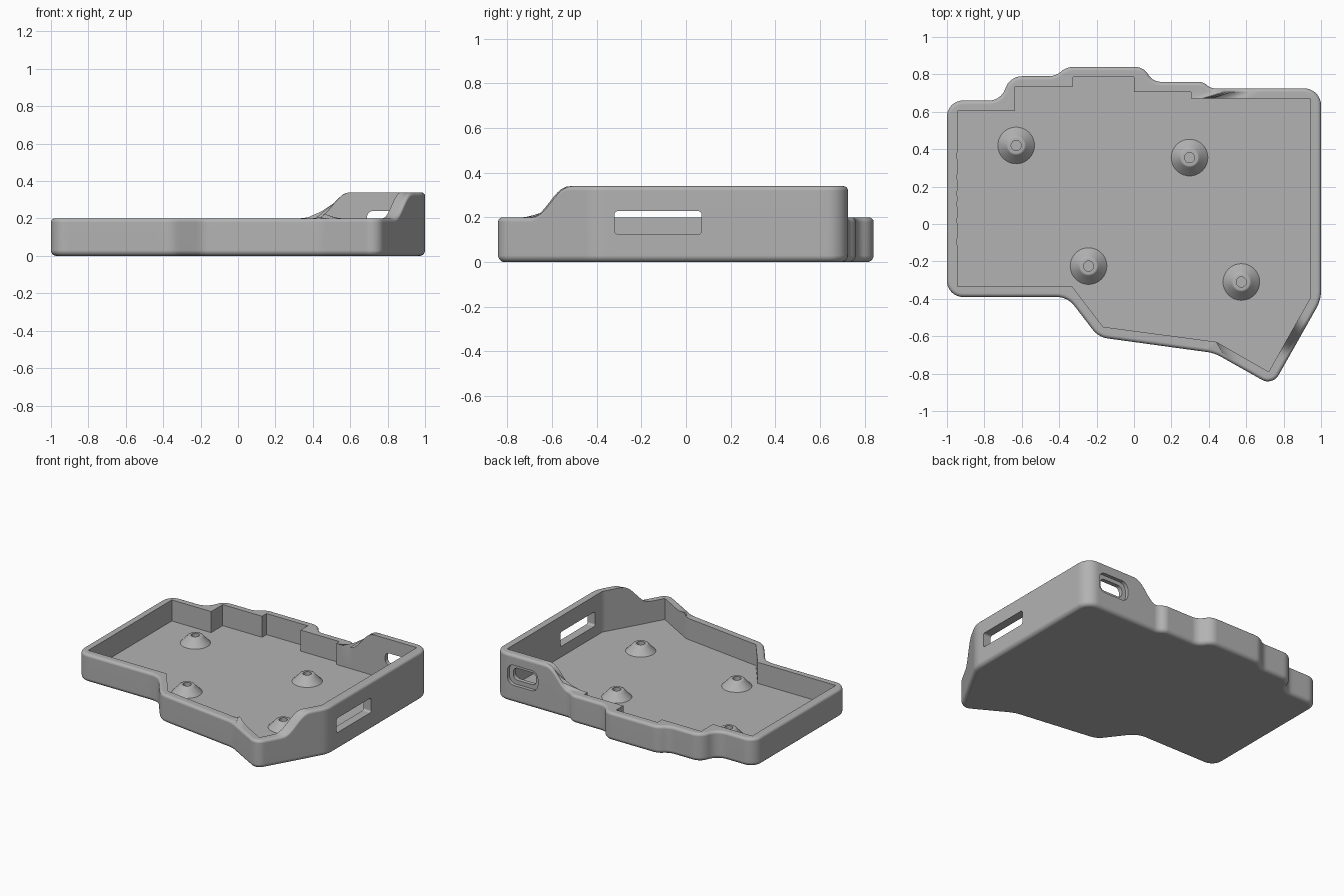
import bpy, bmesh, math
from mathutils import Vector

if "Cube" in bpy.data.objects:
    bpy.data.objects.remove(bpy.data.objects["Cube"])

# One grey for the whole case
grey = bpy.data.materials.new("matte_grey")
grey.use_nodes = True
COLOUR = (0.45, 0.45, 0.45, 1)
grey.diffuse_color = COLOUR
grey.node_tree.nodes["Principled BSDF"].inputs["Base Color"].default_value = COLOUR

FLOOR = 0.05
LOW, HIGH = 0.2, 0.34

# Outline corners, clockwise: outer x, outer y, rounding, inner x, inner y
CORNERS = [
    (-1, .66, .085, -.945, .605), (-.71, .66, .066, -.635, .605),
    (-.665, .79, .066, -.635, .735), (-.42, .79, .036, -.325, .735),
    (-.36, .84, .036, -.325, .785), (.05, .84, .045, 0, .785),
    (.1, .76, .045, 0, .705), (.37, .76, .025, .305, .705),
    (.41, .725, .025, .305, .67), (1, .725, .09, .94, .67),
    (1, -.406, .05, .94, -.4), (.741, -.865, .065, .72, -.79),
    (.43, -.69, .04, .44, -.63), (-.19, -.605, .05, -.165, -.55),
    (-.355, -.39, .06, -.33, -.335), (-1, -.39, .085, -.945, -.335),
]


def ease(v, a, b):
    t = min(max((v - a) / (b - a), 0), 1)
    return t * t * t * (t * (6 * t - 15) + 10)


def rim(p):
    """Rim height: raised around the back corner on the left side."""
    return LOW + (HIGH - LOW) * min(ease(p.x, .4, .61), ease(p.y, -.71, -.51))


def outline():
    """Matched point lists for the rounded outside and the sharp inside."""
    outer, inner = [], []
    n = len(CORNERS)
    pts = [Vector(c[:2]) for c in CORNERS]
    ins = [Vector(c[3:]) for c in CORNERS]
    for i, p in enumerate(pts):
        q = pts[(i + 1) % n]
        to_prev = (pts[i - 1] - p).normalized()
        to_next = (q - p).normalized()
        a, b = p + to_prev * CORNERS[i][2], p + to_next * CORNERS[i][2]
        w = math.sin(to_prev.angle(to_next) / 2)
        for k in range(9):  # circular arc as a rational curve
            t = k / 8
            c0, c1, c2 = (1 - t) ** 2, 2 * t * (1 - t) * w, t * t
            outer.append((a * c0 + p * c1 + b * c2) / (c0 + c1 + c2))
            inner.append(ins[i].copy())
        end = q - to_next * CORNERS[(i + 1) % n][2]
        steps = max(1, int((end - b).length / 0.02))
        for k in range(1, steps):
            outer.append(b.lerp(end, k / steps))
            inner.append(ins[i].lerp(ins[(i + 1) % n], k / steps))
    return outer, inner


def finish(bm, name):
    bmesh.ops.remove_doubles(bm, verts=bm.verts, dist=1e-4)
    bmesh.ops.recalc_face_normals(bm, faces=bm.faces)
    mesh = bpy.data.meshes.new(name)
    bm.to_mesh(mesh)
    bm.free()
    mesh.materials.append(grey)
    ob = bpy.data.objects.new(name, mesh)
    bpy.context.collection.objects.link(ob)
    return ob


def activate(ob):
    bpy.ops.object.select_all(action='DESELECT')
    ob.select_set(True)
    bpy.context.view_layer.objects.active = ob


def smooth(ob):
    activate(ob)
    bpy.ops.object.shade_smooth_by_angle(angle=math.radians(35))
    mod = ob.modifiers.new("flat_face_shading", 'WEIGHTED_NORMAL')
    mod.keep_sharp = True


def loft(bm, rings):
    for r, s in zip(rings, rings[1:]):
        for i in range(len(r)):
            bm.faces.new((r[i - 1], r[i], s[i], s[i - 1]))


# Tray: rounded outer shell, rim and sharp inner cavity in one loft
def build_tray():
    outer, inner = outline()
    n = len(outer)
    inward = []
    for i in range(n):
        d = (outer[(i + 1) % n] - outer[i - 1]).normalized()
        inward.append(Vector((d.y, -d.x)))
    bm = bmesh.new()
    rings = []

    def ring(inset, height):
        rings.append([bm.verts.new((*(p + m * inset), height(p)))
                      for p, m in zip(outer, inward)])

    arc = [k * math.pi / 10 for k in range(6)]
    r, s = 0.03, 0.02
    for a in arc:
        ring(r * (1 - math.sin(a)), lambda p: r * (1 - math.cos(a)))
    for a in arc:
        ring(s * (1 - math.cos(a)), lambda p: rim(p) - s * (1 - math.sin(a)))
    for height in (rim, lambda p: FLOOR):
        rings.append([bm.verts.new((*p, height(p))) for p in inner])
    loft(bm, rings)
    bm.faces.new(rings[0])
    bm.faces.new(rings[-1])
    return finish(bm, "case_tray")


def cut(ob, lo, hi, axis, radius):
    """Cut a round-cornered slot running along one axis."""
    lo, hi = Vector(lo), Vector(hi)
    bm = bmesh.new()
    bmesh.ops.create_cube(bm, size=1)
    for v in bm.verts:
        v.co = Vector([(lo[i] + hi[i]) / 2 + v.co[i] * (hi[i] - lo[i]) for i in range(3)])
    along = [e for e in bm.edges
             if abs(e.verts[0].co[axis] - e.verts[1].co[axis]) > 1e-5]
    bmesh.ops.bevel(bm, geom=along, offset=radius, segments=6, profile=0.5,
                    affect='EDGES')
    cutter = finish(bm, "slot_cutter")
    cutter.hide_render = True
    mod = ob.modifiers.new("slot", 'BOOLEAN')
    mod.operation = 'DIFFERENCE'
    mod.solver = 'EXACT'
    mod.object = cutter
    activate(ob)
    bpy.ops.object.modifier_apply(modifier=mod.name)
    bpy.data.objects.remove(cutter)


tray = build_tray()
# Side slot, then the back port with its shallow outer recess
cut(tray, (.9, -.32, .125), (1.1, .07, .228), 0, .015)
cut(tray, (.69, .6, .155), (.87, .8, .24), 1, .032)
cut(tray, (.66, .7, .125), (.90, .8, .268), 1, .05)
smooth(tray)

# Screw bosses: flared cones with a blind hole
PROFILE = [(.098, -.005), (.098, 0), (.056, .044), (.05, .052), (.044, .055),
           (.027, .055), (.027, .005)]
SPOTS = [(-.63, .42), (.297, .355), (-.243, -.225), (.574, -.31)]
for number, (x, y) in enumerate(SPOTS, 1):
    bm = bmesh.new()
    turn = [k * math.tau / 40 for k in range(40)]
    rings = [[bm.verts.new((x + r * math.cos(a), y + r * math.sin(a), FLOOR + z))
              for a in turn] for r, z in PROFILE]
    loft(bm, rings)
    bm.faces.new(rings[0])
    bm.faces.new(rings[-1])
    smooth(finish(bm, f"screw_boss_{number}"))
